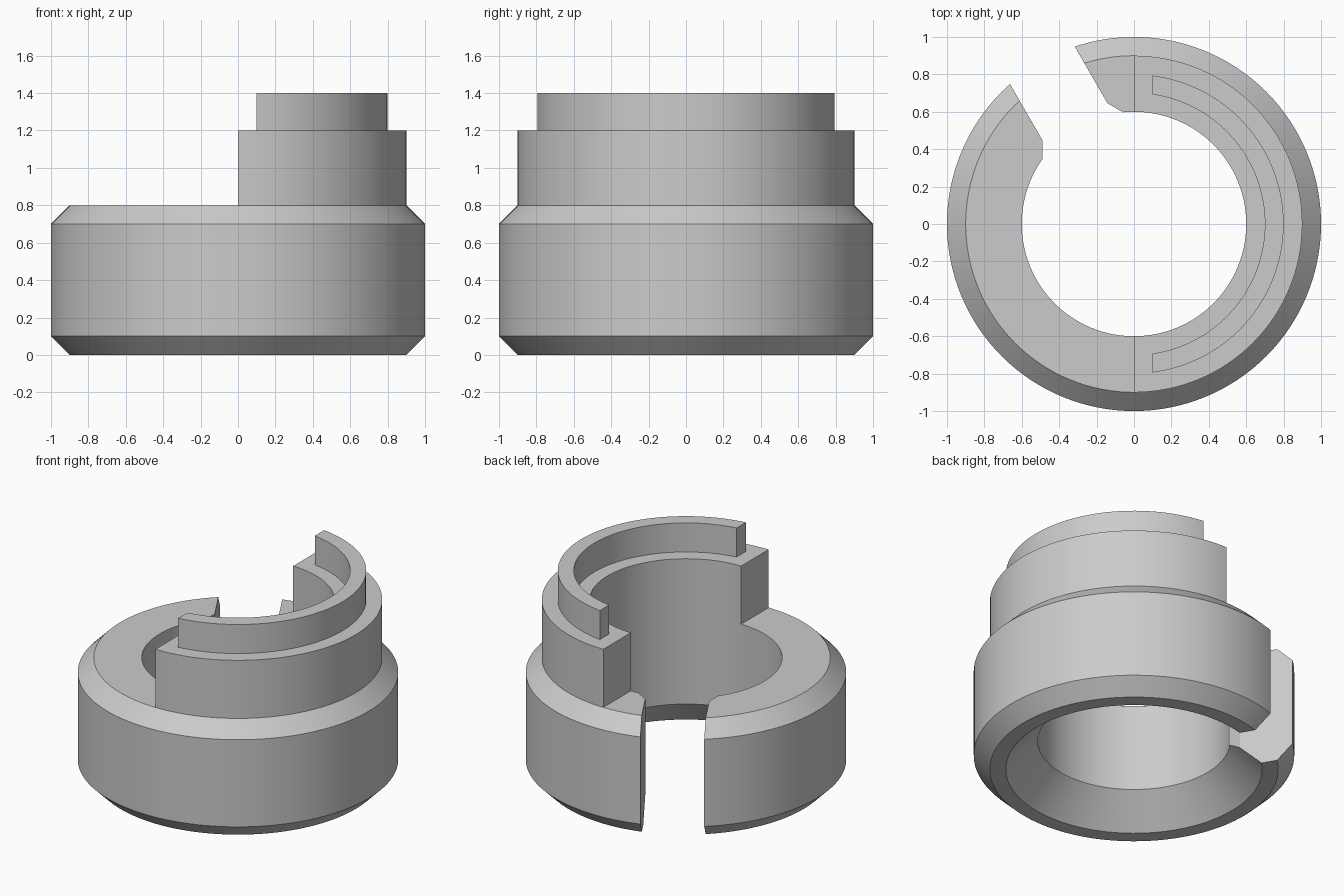
import bpy
import bmesh
from math import cos, sin, pi, radians
from mathutils import Vector

if "Cube" in bpy.data.objects:
    bpy.data.objects.remove(bpy.data.objects["Cube"], do_unlink=True)

SEGMENTS = 128


def make_object(name, bm):
    bmesh.ops.recalc_face_normals(bm, faces=bm.faces[:])
    mesh = bpy.data.meshes.new(name)
    bm.to_mesh(mesh)
    bm.free()
    obj = bpy.data.objects.new(name, mesh)
    bpy.context.collection.objects.link(obj)
    return obj


def lathe(name, profile):
    """Revolve a closed (radius, height) profile around z."""
    bm = bmesh.new()
    rings = []
    for i in range(SEGMENTS):
        a = 2 * pi * i / SEGMENTS
        rings.append([bm.verts.new((round(r * cos(a), 6), round(r * sin(a), 6), z))
                      for r, z in profile])
    n = len(profile)
    for i, ring in enumerate(rings):
        after = rings[(i + 1) % SEGMENTS]
        for j in range(n):
            k = (j + 1) % n
            bm.faces.new((ring[j], after[j], after[k], ring[k]))
    return make_object(name, bm)


def prism(name, outline, bottom, top):
    """Extrude a flat outline straight up."""
    bm = bmesh.new()
    face = bm.faces.new([bm.verts.new((x, y, bottom)) for x, y in outline])
    result = bmesh.ops.extrude_face_region(bm, geom=[face])
    for v in result["geom"]:
        if isinstance(v, bmesh.types.BMVert):
            v.co.z = top
    return make_object(name, bm)


def cut(obj, cutter):
    cutter.hide_render = True
    mod = obj.modifiers.new("cut", 'BOOLEAN')
    mod.operation = 'DIFFERENCE'
    mod.solver = 'EXACT'
    mod.object = cutter
    bpy.context.view_layer.objects.active = obj
    bpy.ops.object.modifier_apply(modifier=mod.name)
    bpy.data.objects.remove(cutter, do_unlink=True)


# Stepped, chamfered collar with a flared lower bore
collar = lathe("stepped_collar", [
    (0.8, 0), (0.9, 0), (1, 0.1), (1, 0.7), (0.9, 0.8), (0.9, 1.2),
    (0.8, 1.2), (0.8, 1.4), (0.7, 1.4), (0.7, 1.2), (0.6, 1.2), (0.6, 0.2)])

# Keep the middle tier and the top rib on the left side only
for x_edge, z_floor in ((0, 0.8), (0.1, 1.2)):
    outline = [(-2, -2), (x_edge, -2), (x_edge, 2), (-2, 2)]
    cut(collar, prism("tier_cutter", outline, z_floor, 2))

# Radial slot through the wall, widening at the bore
along = Vector((cos(radians(120)), sin(radians(120))))
across = Vector((along.y, -along.x))
side = [(1.2, 0.2), (0.63, 0.2), (0.4, 0.333)]
outline = [along * u + across * v for u, v in side]
outline += [along * u - across * v for u, v in reversed(side)]
cut(collar, prism("slot_cutter", outline, -0.5, 2))

# Grey finish
grey = bpy.data.materials.new("light_grey")
grey.use_nodes = True
colour = (0.6, 0.6, 0.6, 1)
grey.diffuse_color = colour
grey.node_tree.nodes["Principled BSDF"].inputs["Base Color"].default_value = colour
collar.data.materials.clear()
collar.data.materials.append(grey)

bpy.ops.object.select_all(action='DESELECT')
collar.select_set(True)
bpy.context.view_layer.objects.active = collar
bpy.ops.object.shade_smooth_by_angle(angle=radians(25))
